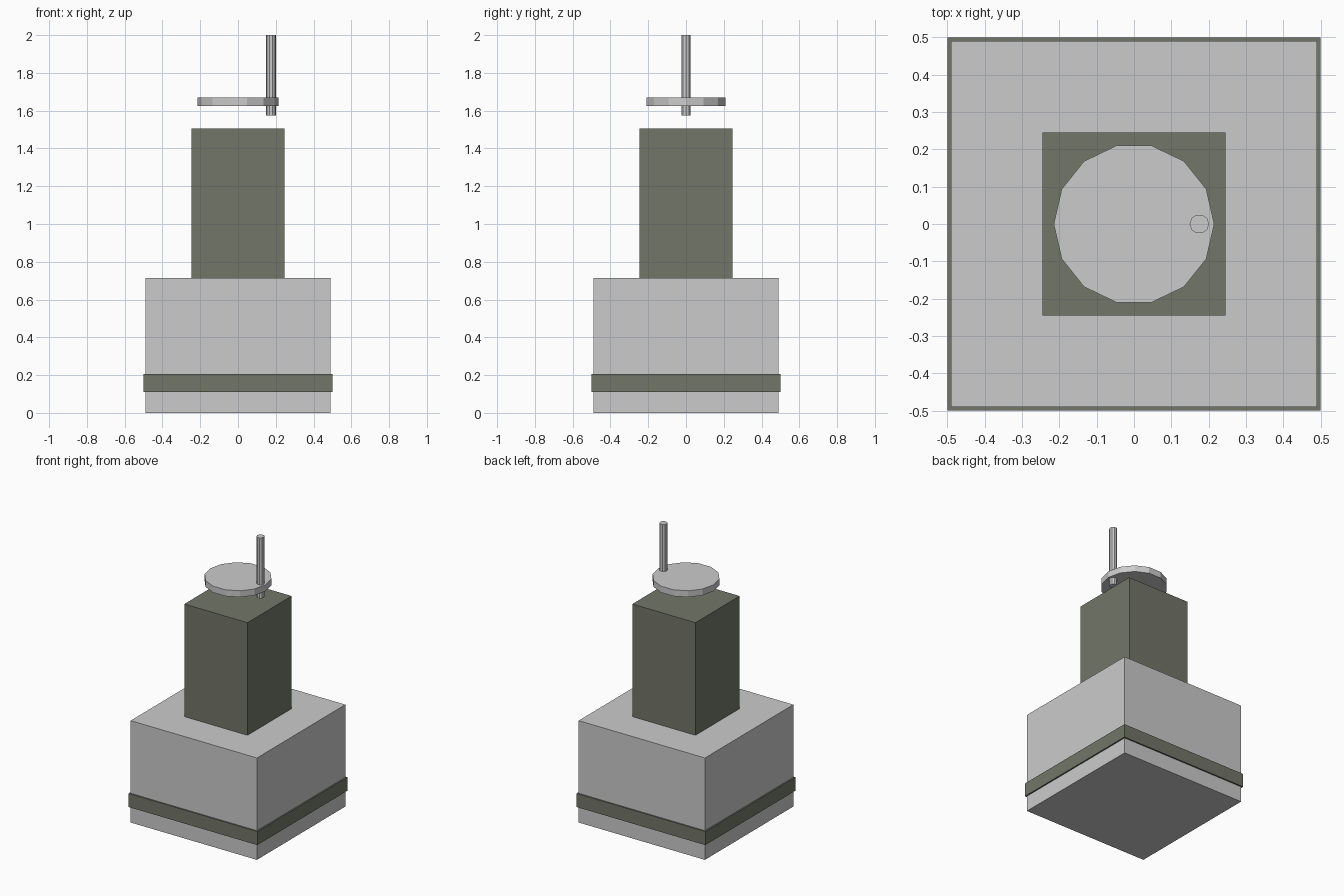
import bpy

if "Cube" in bpy.data.objects:
    bpy.data.objects.remove(bpy.data.objects["Cube"])

olive = bpy.data.materials.new("olive_grey")
olive.diffuse_color = (0.17, 0.18, 0.14, 1)
olive.use_nodes = True
olive.node_tree.nodes["Principled BSDF"].inputs["Base Color"].default_value = olive.diffuse_color


def box(name, half, z0, z1, mat=None):
    bpy.ops.mesh.primitive_cube_add(size=1, location=(0, 0, (z0 + z1) / 2))
    ob = bpy.context.object
    ob.name = name
    ob.scale = (half * 2, half * 2, z1 - z0)
    bpy.ops.object.transform_apply(location=False, rotation=False, scale=True)
    if mat:
        ob.data.materials.append(mat)
    return ob


def cylinder(name, sides, radius, x, z0, z1):
    bpy.ops.mesh.primitive_cylinder_add(vertices=sides, radius=radius, depth=z1 - z0,
                                        location=(x, 0, (z0 + z1) / 2))
    ob = bpy.context.object
    ob.name = name
    # Turn so that a corner lies on the x axis
    ob.rotation_euler.z = 1.5707963
    return ob


# Stepped body
box("base_block", 0.49, 0.0, 0.715)
box("base_band", 0.5, 0.11, 0.205, olive)
box("column", 0.245, 0.715, 1.505, olive)

# Floating crank disc and its upright handle
cylinder("crank_disc", 14, 0.215, 0.0, 1.625, 1.67)
cylinder("crank_handle", 10, 0.026, 0.175, 1.575, 2.0)
